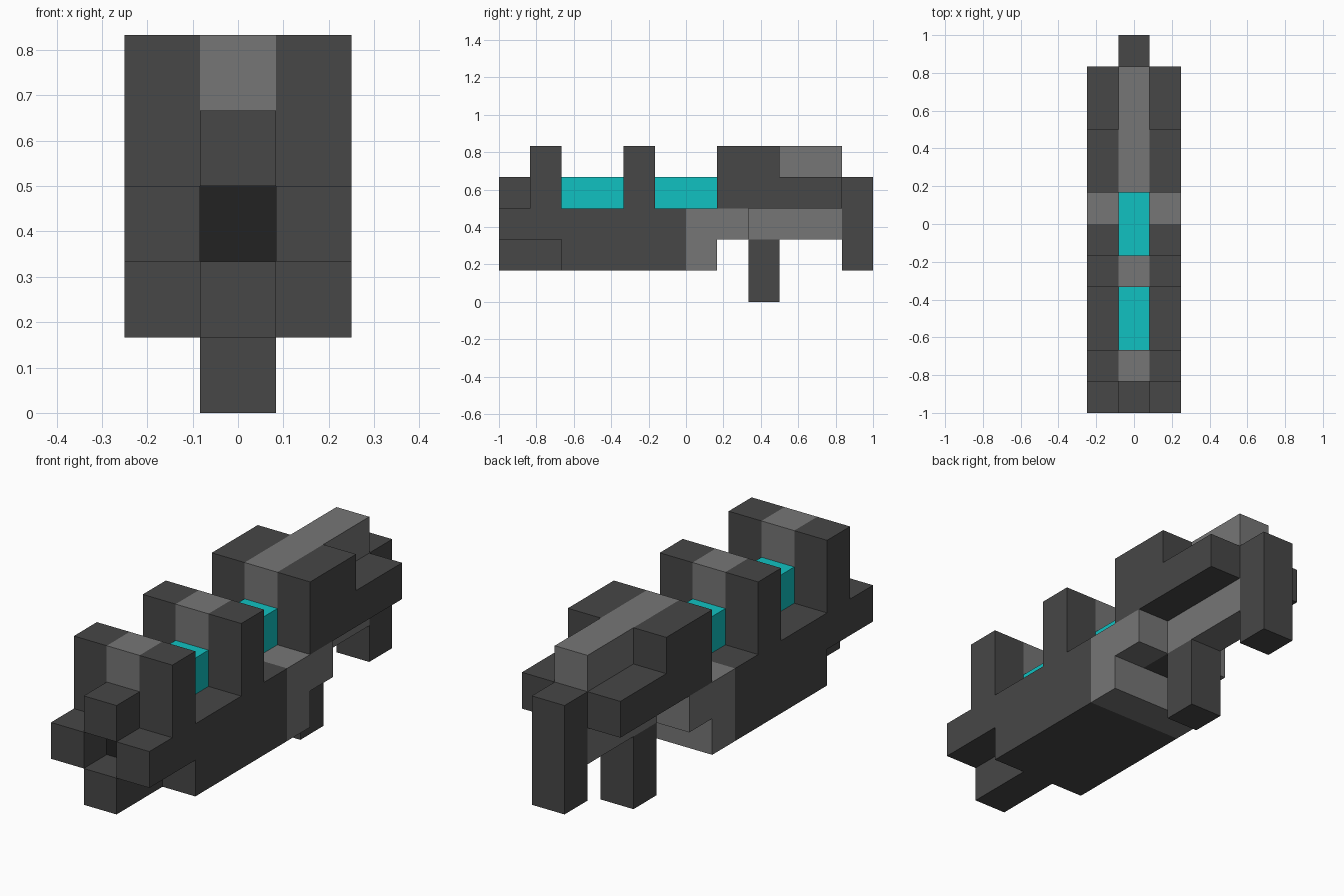
import bpy, bmesh

cube = bpy.data.objects.get("Cube")
if cube:
    bpy.data.objects.remove(cube, do_unlink=True)

U = 1 / 6  # one block


def material(name, rgb):
    m = bpy.data.materials.new(name)
    m.use_nodes = True
    color = (*rgb, 1)
    m.diffuse_color = color
    bsdf = next(n for n in m.node_tree.nodes if n.type == 'BSDF_PRINCIPLED')
    bsdf.inputs["Base Color"].default_value = color
    bsdf.inputs["Roughness"].default_value = 0.8
    return m


DARK = material("dark grey", (0.063, 0.063, 0.063))
LIGHT = material("mid grey", (0.18, 0.18, 0.18))
BLACK = material("near black", (0.0165, 0.0165, 0.0165))
CYAN = material("cyan", (0.0055, 0.535, 0.535))


def extrude_profile(name, mat, profile, x0, x1, mirror=False):
    """Extrude a (y, z) outline in block units from x0 to x1."""
    bm = bmesh.new()
    verts = [bm.verts.new((x0 * U, (y - 6) * U, z * U)) for y, z in profile]
    face = bm.faces.new(verts)
    out = bmesh.ops.extrude_face_region(bm, geom=[face])["geom"]
    moved = [g for g in out if isinstance(g, bmesh.types.BMVert)]
    bmesh.ops.translate(bm, verts=moved, vec=((x1 - x0) * U, 0, 0))
    bmesh.ops.recalc_face_normals(bm, faces=bm.faces[:])
    mesh = bpy.data.meshes.new(name)
    bm.to_mesh(mesh)
    bm.free()
    mesh.materials.append(mat)
    obj = bpy.data.objects.new(name, mesh)
    bpy.context.collection.objects.link(obj)
    if mirror:
        obj.modifiers.new("mirror", 'MIRROR').use_mirror_merge = False
    return obj


def block(name, mat, y0, y1, z0, z1):
    """Block along the centre line."""
    extrude_profile(name, mat, [(y0, z0), (y1, z0), (y1, z1), (y0, z1)], -0.5, 0.5)


# Mirrored side shells
sides = [
    ("front_side_shells", DARK, [(0, 2), (2, 2), (2, 1), (6, 1), (6, 3), (5, 3), (5, 5),
                                 (4, 5), (4, 3), (2, 3), (2, 5), (1, 5), (1, 3), (0, 3)]),
    ("middle_side_shells", LIGHT, [(6, 1), (7, 1), (7, 2), (8, 2), (8, 3), (6, 3)]),
    ("rear_side_shells", DARK, [(7, 3), (11, 3), (11, 4), (9, 4), (9, 5), (7, 5)]),
]
for name, mat, outline in sides:
    extrude_profile(name, mat, outline, 0.5, 1.5, mirror=True)

# Centre line: muzzle and lower body
block("muzzle_top", DARK, 0, 1, 3, 4)
block("lower_body", DARK, 0, 6, 1, 2)
block("barrel_bore", BLACK, 1, 6, 2, 3)

# Upper ribs and glowing cells between them
block("front_rib", LIGHT, 1, 2, 3, 5)
block("front_energy_cell", CYAN, 2, 4, 3, 4)
block("middle_rib", LIGHT, 4, 5, 3, 5)
block("rear_energy_cell", CYAN, 5, 7, 3, 4)
block("rear_spine", LIGHT, 7, 11, 3, 5)

# Grip and stock
block("middle_core", LIGHT, 6, 7, 1, 3)
block("trigger_block", DARK, 7, 8, 2, 3)
block("stock_bar", LIGHT, 8, 11, 2, 3)
block("grip", DARK, 8, 9, 0, 2)
block("stock_end", DARK, 11, 12, 1, 4)
